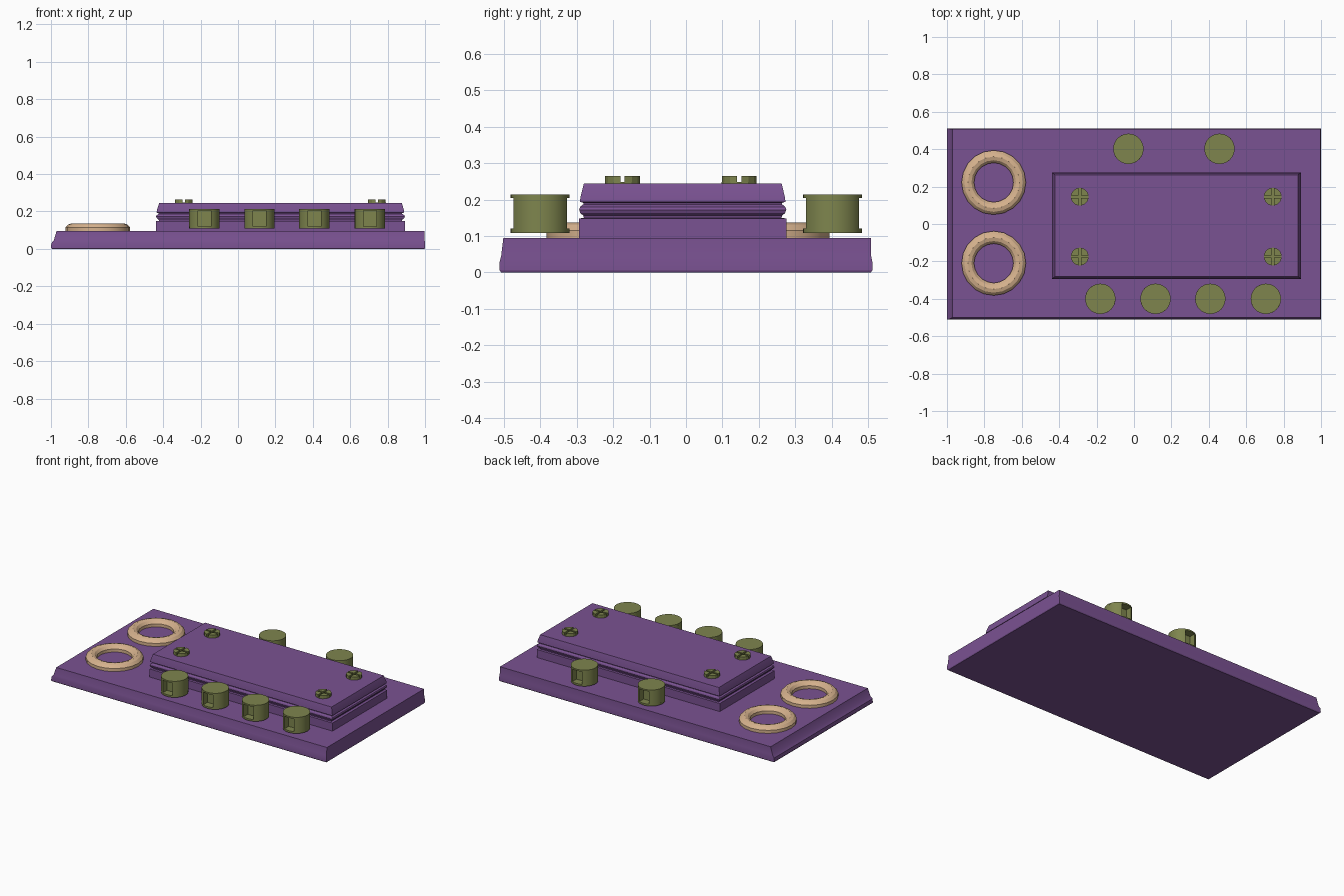
import bpy, bmesh, math
from mathutils import Matrix

if "Cube" in bpy.data.objects:
    bpy.data.objects.remove(bpy.data.objects["Cube"])


def material(name, rgb):
    m = bpy.data.materials.new(name)
    m.diffuse_color = (*rgb, 1)
    m.use_nodes = True
    m.node_tree.nodes["Principled BSDF"].inputs["Base Color"].default_value = m.diffuse_color
    return m


purple = material("purple", (0.195, 0.084, 0.287))
olive = material("olive", (0.21, 0.235, 0.076))
tan = material("tan", (0.68, 0.45, 0.27))


def finish(name, bm, mat, smooth=True):
    bmesh.ops.recalc_face_normals(bm, faces=bm.faces)
    me = bpy.data.meshes.new(name)
    bm.to_mesh(me)
    bm.free()
    ob = bpy.data.objects.new(name, me)
    bpy.context.collection.objects.link(ob)
    me.materials.append(mat)
    if smooth:
        bpy.ops.object.select_all(action='DESELECT')
        ob.select_set(True)
        bpy.context.view_layer.objects.active = ob
        bpy.ops.object.shade_smooth_by_angle(angle=math.radians(25))
    return ob


def bridge(bm, a, b):
    n = len(a)
    for i in range(n):
        bm.faces.new((a[i], a[(i + 1) % n], b[(i + 1) % n], b[i]))


def stacked_slab(name, layers, mat):
    """Rectangular outlines (z, x0, x1, y0, y1) skinned from bottom to top."""
    bm = bmesh.new()
    rings = [[bm.verts.new(p) for p in ((x0, y0, z), (x1, y0, z), (x1, y1, z), (x0, y1, z))]
             for z, x0, x1, y0, y1 in layers]
    for a, b in zip(rings, rings[1:]):
        bridge(bm, a, b)
    bm.faces.new(rings[0][::-1])
    bm.faces.new(rings[-1])
    return finish(name, bm, mat)


# Base plate with moulded edge
stacked_slab("base_plate", [
    (0.0, -0.995, 0.997, -0.507, 0.507),
    (0.006, -1.0, 1.0, -0.511, 0.511),
    (0.03, -0.998, 1.0, -0.511, 0.511),
    (0.045, -0.985, 0.998, -0.507, 0.508),
    (0.095, -0.97, 0.997, -0.501, 0.507)], purple)

# Raised block: vertical foot, rounded bead, sloped lid
bx0, bx1, by0, by1 = -0.438, 0.892, -0.293, 0.275
block = [(0.09, 0), (0.148, 0), (0.15, 0.016), (0.156, 0.014), (0.163, 0.004),
         (0.172, 0), (0.18, 0.003), (0.187, 0.014), (0.191, 0.014),
         (0.194, 0.003), (0.205, 0.004), (0.244, 0.016)]
stacked_slab("raised_block", [(z, bx0 + d, bx1 - d, by0 + d * 0.8, by1 - d * 0.8)
                              for z, d in block], purple)


# Ring sockets, turned from a rounded profile
def ring_socket(name, x, y, n=20):
    prof = [(0.172, 0.093), (0.172, 0.115), (0.157, 0.131), (0.138, 0.137),
            (0.119, 0.131), (0.105, 0.115), (0.105, 0.093)]
    bm = bmesh.new()
    loops = [[bm.verts.new((x + r * math.cos(2 * math.pi * i / n),
                            y + r * math.sin(2 * math.pi * i / n), z)) for i in range(n)]
             for r, z in prof]
    for a, b in zip(loops, loops[1:] + loops[:1]):
        bridge(bm, a, b)
    finish(name, bm, tan)


ring_socket("ring_back", -0.75, 0.222)
ring_socket("ring_front", -0.75, -0.21)


# Extrude a plan outline between two heights
def prism(bm, outline, z0, z1):
    lo = [bm.verts.new((x, y, z0)) for x, y in outline]
    hi = [bm.verts.new((x, y, z1)) for x, y in outline]
    bridge(bm, lo, hi)
    bm.faces.new(lo[::-1])
    bm.faces.new(hi)


def arc(x, y, r, a0, a1, n):
    return [(x + r * math.cos(a0 + (a1 - a0) * i / n),
             y + r * math.sin(a0 + (a1 - a0) * i / n)) for i in range(n + 1)]


# Terminal posts: round caps above and below a body with a pocket front and back
def terminal(name, x, y):
    r, hw, depth = 0.081, 0.035, 0.05
    a = math.asin(hw / r)
    full = arc(x, y, r, 0, 2 * math.pi, 32)[:-1]
    right = arc(x, y, r, -math.pi / 2 + a, math.pi / 2 - a, 12)
    left = arc(x, y, r, math.pi / 2 + a, 1.5 * math.pi - a, 12)
    d = r - depth
    body = right + [(x + hw, y + d), (x - hw, y + d)] + left + [(x - hw, y - d), (x + hw, y - d)]
    bm = bmesh.new()
    prism(bm, full, 0.108, 0.12)
    prism(bm, body, 0.12, 0.204)
    prism(bm, full, 0.204, 0.214)
    finish(name, bm, olive)


for i, x in enumerate((-0.18, 0.115, 0.408, 0.705)):
    terminal(f"front_terminal_{i + 1}", x, -0.40)
for i, x in enumerate((-0.03, 0.457)):
    terminal(f"back_terminal_{i + 1}", x, 0.402)


# Screw heads: thin disc with four raised quarters leaving a cross slot
def screw(name, x, y):
    r, g = 0.048, 0.006
    bm = bmesh.new()
    prism(bm, arc(x, y, r, 0, 2 * math.pi, 12)[:-1], 0.242, 0.248)
    a = math.asin(g / r)
    for k in range(4):
        sx, sy = ((1, 1), (-1, 1), (-1, -1), (1, -1))[k]
        b = k * math.pi / 2
        prism(bm, arc(x, y, r, b + a, b + math.pi / 2 - a, 3) + [(x + sx * g, y + sy * g)],
              0.248, 0.265)
    finish(name, bm, olive, smooth=False)


for i, (x, y) in enumerate((x, y) for x in (-0.29, 0.742) for y in (-0.174, 0.146)):
    screw(f"screw_{i + 1}", x, y)
